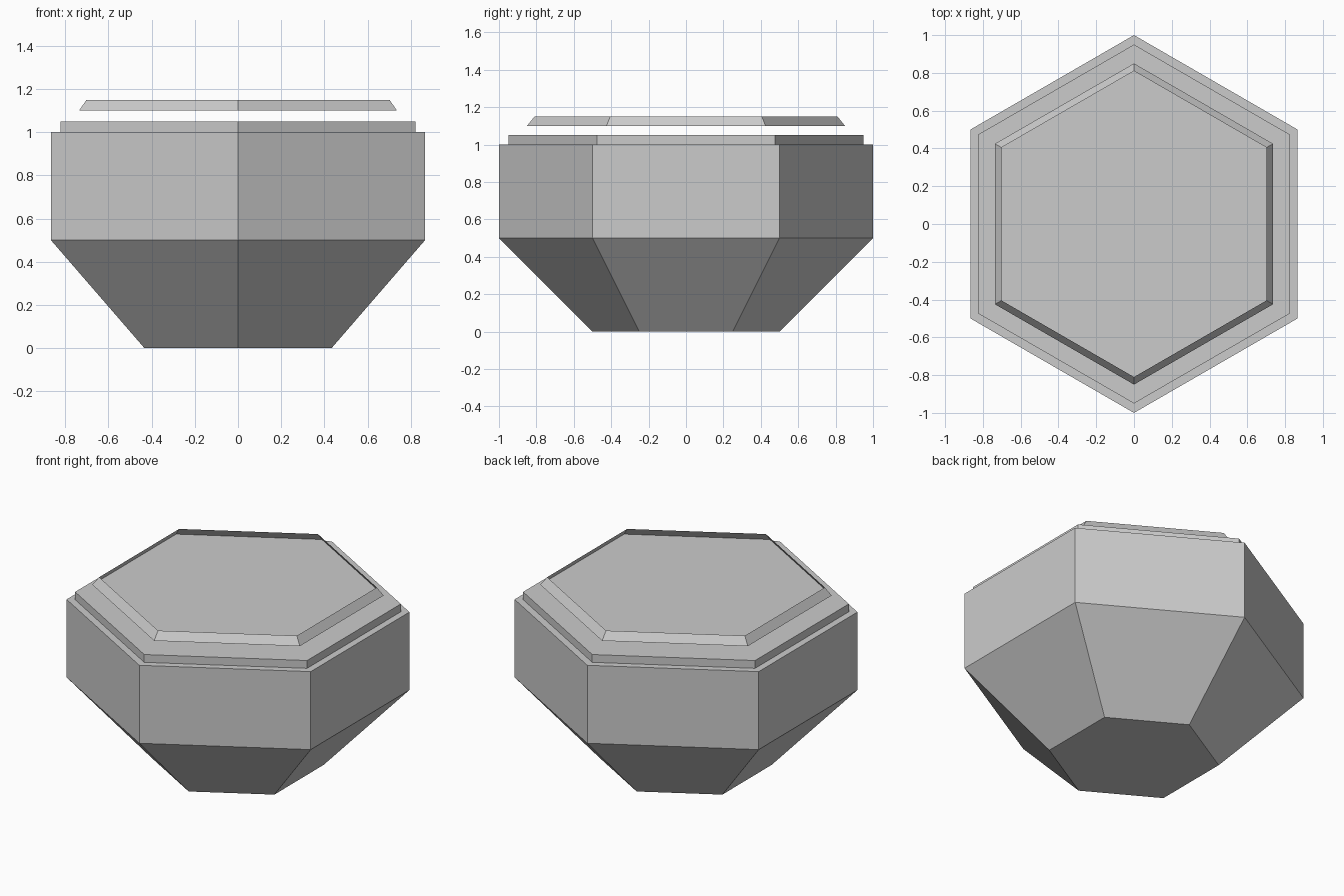
import bpy, bmesh, math

if "Cube" in bpy.data.objects:
    bpy.data.objects.remove(bpy.data.objects["Cube"])

SIDES = 6


def hex_stack(name, profile, cap_bottom=True, cap_top=True):
    """Skin a stack of hexagon rings given as (corner radius, z)."""
    bm = bmesh.new()
    rings = []
    for r, z in profile:
        angles = [math.pi / 2 + math.tau * i / SIDES for i in range(SIDES)]
        rings.append([bm.verts.new((r * math.cos(a), r * math.sin(a), z)) for a in angles])
    for low, high in zip(rings, rings[1:]):
        for i in range(SIDES):
            j = (i + 1) % SIDES
            bm.faces.new((low[i], low[j], high[j], high[i]))
    if cap_bottom:
        bm.faces.new(rings[0][::-1])
    if cap_top:
        bm.faces.new(rings[-1])
    mesh = bpy.data.meshes.new(name)
    bm.to_mesh(mesh)
    bm.free()
    obj = bpy.data.objects.new(name, mesh)
    bpy.context.collection.objects.link(obj)
    return obj


# Tapered base, straight wall and stepped lip
hex_stack("pot_body", [(0.5, 0), (1, 0.5), (1, 1), (0.95, 1), (0.95, 1.05)])

# Shallow floating tray: sloped rim, closed below and open above
hex_stack("top_tray", [(0.85, 1.10), (0.81, 1.15)], cap_top=False)
